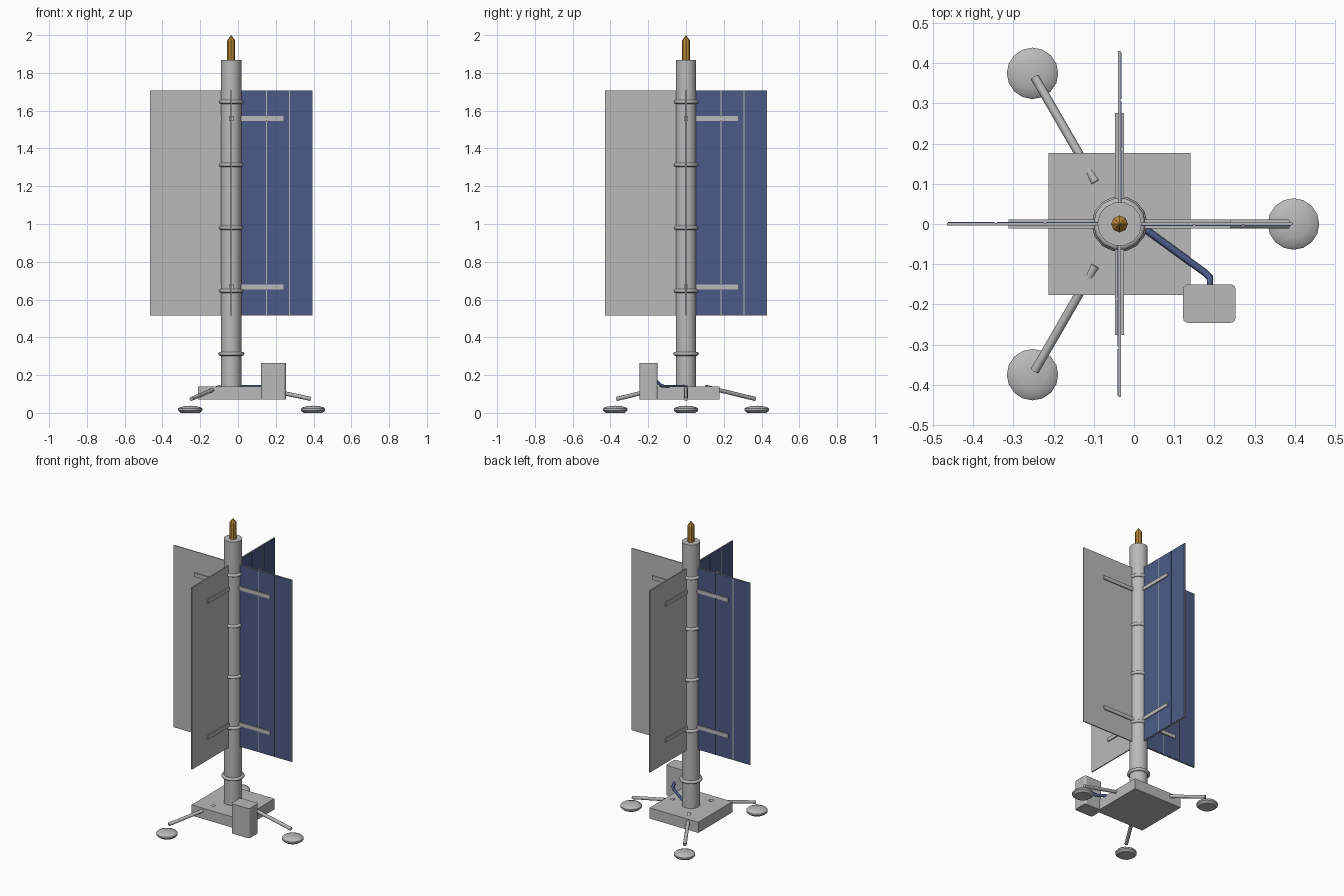
import bpy, bmesh, math
from mathutils import Vector, Matrix

cube = bpy.data.objects.get("Cube")
if cube:
    bpy.data.objects.remove(cube, do_unlink=True)

CX = -0.036  # mast axis


def material(name, r, g, b):
    m = bpy.data.materials.new(name)
    m.use_nodes = True
    m.diffuse_color = (r, g, b, 1)
    m.node_tree.nodes["Principled BSDF"].inputs["Base Color"].default_value = (r, g, b, 1)
    return m


GREY = material("light grey metal", 0.49, 0.49, 0.49)
BLUE = material("solar cell blue", 0.07, 0.105, 0.24)
GOLD = material("gold", 0.5, 0.25, 0.035)


def finish(name, bm, mat, smooth=None):
    bmesh.ops.recalc_face_normals(bm, faces=bm.faces)
    mesh = bpy.data.meshes.new(name)
    bm.to_mesh(mesh)
    bm.free()
    ob = bpy.data.objects.new(name, mesh)
    bpy.context.collection.objects.link(ob)
    mesh.materials.append(mat)
    if smooth:
        bpy.ops.object.select_all(action='DESELECT')
        ob.select_set(True)
        bpy.context.view_layer.objects.active = ob
        bpy.ops.object.shade_smooth_by_angle(angle=math.radians(smooth))
    return ob


def box(name, lo, hi, mat, turn=0.0, origin=(0, 0, 0), round_edges=0.0):
    lo, hi = Vector(lo), Vector(hi)
    bm = bmesh.new()
    bmesh.ops.create_cube(bm, size=1)
    bmesh.ops.scale(bm, vec=hi - lo, verts=bm.verts)
    bmesh.ops.translate(bm, vec=(lo + hi) / 2, verts=bm.verts)
    if round_edges:
        upright = [e for e in bm.edges if abs(e.verts[0].co.z - e.verts[1].co.z) > 0.01]
        bmesh.ops.bevel(bm, geom=upright, offset=round_edges, segments=3,
                        profile=0.5, affect='EDGES')
    bm.transform(Matrix.Translation(origin) @ Matrix.Rotation(turn, 4, 'Z'))
    return finish(name, bm, mat)


def lathe(name, profile, sides, mat, centre, smooth=None, closed=False):
    """Spin (radius, height) points around an upright axis."""
    bm = bmesh.new()
    pts = [bm.verts.new((r, 0, z)) for r, z in profile]
    edges = [bm.edges.new(p) for p in zip(pts, pts[1:])]
    if closed:
        edges.append(bm.edges.new((pts[-1], pts[0])))
    bmesh.ops.spin(bm, geom=pts + edges, cent=(0, 0, 0), axis=(0, 0, 1),
                   angle=math.tau, steps=sides, use_merge=True)
    bmesh.ops.remove_doubles(bm, verts=bm.verts, dist=1e-5)
    bmesh.ops.translate(bm, vec=centre, verts=bm.verts)
    return finish(name, bm, mat, smooth)


def rod(name, a, b, radius, mat, sides=8):
    a, b = Vector(a), Vector(b)
    bm = bmesh.new()
    bmesh.ops.create_cone(bm, cap_ends=True, segments=sides, radius1=radius,
                          radius2=radius, depth=(b - a).length)
    bm.transform(Matrix.Translation((a + b) / 2)
                 @ (b - a).to_track_quat('Z', 'Y').to_matrix().to_4x4())
    return finish(name, bm, mat, 50)


axis = (CX, 0, 0)

# Base block, mast and pointed tip
box("base", (-0.177, -0.177, 0.07), (0.177, 0.177, 0.14), GREY, origin=axis)
lathe("mast", [(0, 0.1), (0.055, 0.1), (0.055, 1.867), (0, 1.867)], 14, GREY, axis, 35)
lathe("mast_tip", [(0, 1.86), (0.021, 1.86), (0.021, 1.972), (0, 2.0)], 8, GOLD, axis)

# Clamp rings
for i in range(5):
    z = 0.313 + i * 0.3335
    major = 0.059 if i == 0 else 0.055
    ring = [(major + 0.0105 * math.cos(k * math.tau / 8),
             z + 0.0105 * math.sin(k * math.tau / 8)) for k in range(8)]
    lathe(f"mast_ring_{i + 1}", ring, 14, GREY, axis, 50, closed=True)

# Four panels around the mast, cells on the clockwise face
for i, side in enumerate(("left", "back", "right", "front")):
    turn = i * math.pi / 2
    box(f"{side}_panel_board", (0.05, -0.003, 0.516), (0.43, 0.004, 1.708), GREY, turn, axis)
    for k in range(3):
        start = 0.064 + k * 0.122
        box(f"{side}_solar_cell_{k + 1}", (start + (0.003 if k else -0.012), -0.005, 0.518),
            (start + 0.119, -0.002, 1.706), BLUE, turn, axis)
    for level, z in (("lower", 0.667), ("upper", 1.558)):
        box(f"{side}_{level}_bracket", (0.04, -0.011, z - 0.0125),
            (0.276, 0.011, z + 0.0125), GREY, turn, axis)

# Three splayed legs with round feet
foot = [(0, 0), (0.05, 0), (0.064, 0.012), (0.064, 0.022), (0.058, 0.028),
        (0.035, 0.035), (0, 0.038)]
for i in range(3):
    c, s = math.cos(i * math.tau / 3), math.sin(i * math.tau / 3)
    rod(f"leg_{i + 1}", (CX + 0.12 * c, 0.12 * s, 0.138),
        (CX + 0.422 * c, 0.422 * s, 0.074), 0.011, GREY)
    lathe(f"foot_{i + 1}", foot, 16, GREY, (CX + 0.433 * c, 0.433 * s, 0), 35)

# Equipment box and its cable to the mast
box("equipment_box", (0.122, -0.246, 0.07), (0.253, -0.15, 0.265), GREY, round_edges=0.013)
path = [(0.01, 0, 0.141), (0.175, -0.12, 0.141), (0.189, -0.134, 0.146), (0.189, -0.16, 0.172)]
curve = bpy.data.curves.new("cable", 'CURVE')
curve.dimensions = '3D'
curve.bevel_depth = 0.009
curve.bevel_resolution = 1
spline = curve.splines.new('POLY')
spline.points.add(len(path) - 1)
for p, co in zip(spline.points, path):
    p.co = (*co, 1)
curve.materials.append(BLUE)
bpy.context.collection.objects.link(bpy.data.objects.new("cable", curve))
